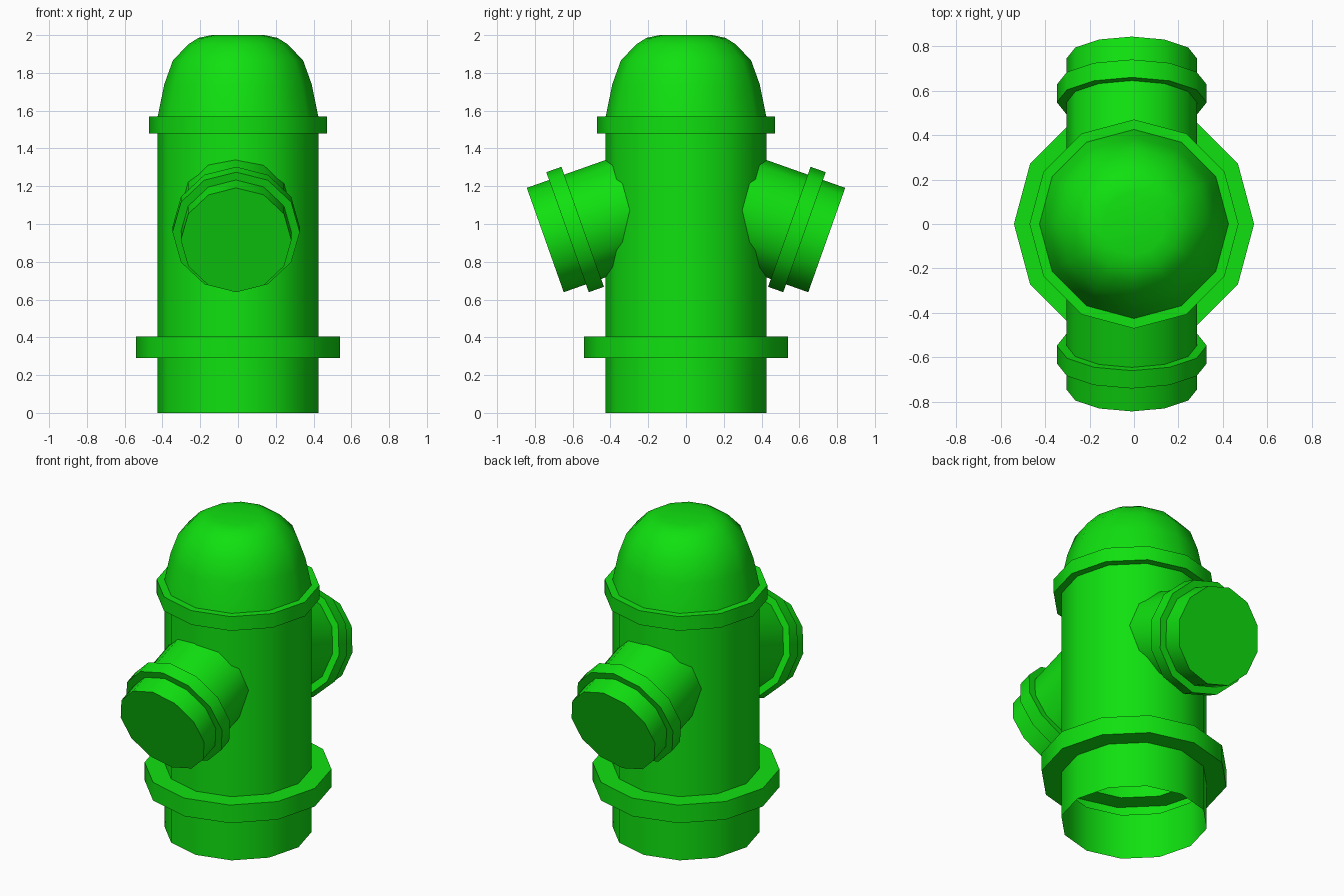
import bpy, bmesh, math
from mathutils import Matrix

SIDES = 12

cube = bpy.data.objects.get("Cube")
if cube:
    bpy.data.objects.remove(cube, do_unlink=True)

green = bpy.data.materials.new("bright_green")
green.use_nodes = True
colour = (0.005, 0.75, 0.005, 1)
green.diffuse_color = colour
green.node_tree.nodes["Principled BSDF"].inputs["Base Color"].default_value = colour


def lathe(name, profile, matrix=Matrix()):
    """Spin a (radius, height) profile about z; close the far end with a cap."""
    bm = bmesh.new()
    rings = []
    for r, z in profile:
        angles = [math.tau * i / SIDES for i in range(SIDES)]
        rings.append([bm.verts.new((r * math.cos(a), r * math.sin(a), z)) for a in angles])
    for low, high in zip(rings, rings[1:]):
        for i in range(SIDES):
            j = (i + 1) % SIDES
            bm.faces.new((low[i], low[j], high[j], high[i]))
    bm.faces.new(rings[-1])
    mesh = bpy.data.meshes.new(name)
    bm.to_mesh(mesh)
    bm.free()
    mesh.materials.append(green)
    obj = bpy.data.objects.new(name, mesh)
    bpy.context.collection.objects.link(obj)
    obj.matrix_world = matrix
    bpy.ops.object.select_all(action="DESELECT")
    obj.select_set(True)
    bpy.context.view_layer.objects.active = obj
    bpy.ops.object.shade_smooth_by_angle(angle=math.radians(42))
    return obj


# Barrel with base flange, collar and domed bonnet, open underneath
barrel = 0.425
lathe("hydrant_body", [
    (barrel, 0), (barrel, 0.29), (0.54, 0.29), (0.54, 0.405), (barrel, 0.405),
    (barrel, 1.48), (0.47, 1.48), (0.47, 1.57), (barrel, 1.57),
    (0.39, 1.74), (0.345, 1.865), (0.265, 1.95), (0.21, 1.985), (0.14, 2.0),
])

# Front and back outlets, tilted downwards, each with a raised band
outlet = [(0.293, -0.6), (0.293, -0.21), (0.337, -0.21),
          (0.337, -0.125), (0.293, -0.125), (0.293, 0)]
for name, side in (("front_outlet", -1), ("back_outlet", 1)):
    place = Matrix.Translation((-0.01, side * 0.745, 0.915))
    tilt = Matrix.Rotation(math.radians(-side * 109.5), 4, "X")
    lathe(name, outlet, place @ tilt)
